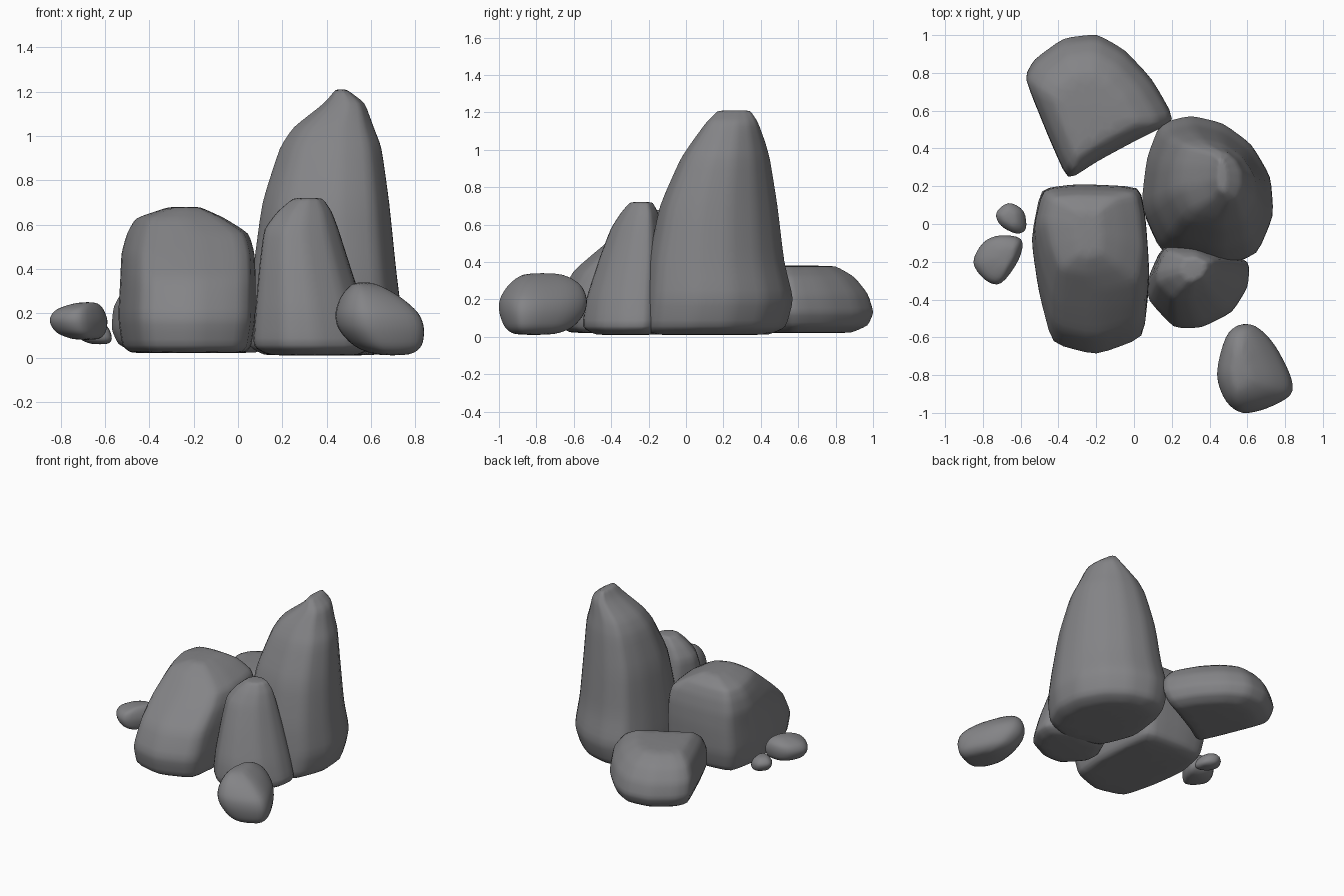
import bpy, bmesh
from mathutils import Matrix, Vector

stone = bpy.data.materials.new("grey stone")
stone.diffuse_color = (0.23, 0.23, 0.24, 1)


def rock(name, outline, levels, crease=0.4):
    """Loft a plan outline through (z, x0, x1, y0, y1) boxes, then round it."""
    xs, ys = zip(*outline)
    ax, bx, ay, by = min(xs), max(xs), min(ys), max(ys)
    bm = bmesh.new()
    rings = []
    for z, x0, x1, y0, y1 in levels:
        rings.append([bm.verts.new((x0 + (x - ax) / (bx - ax) * (x1 - x0),
                                    y0 + (y - ay) / (by - ay) * (y1 - y0), z))
                      for x, y in outline])
    n = len(outline)
    for lo, hi in zip(rings, rings[1:]):
        for i in range(n):
            j = (i + 1) % n
            bm.faces.new((lo[i], lo[j], hi[j], hi[i]))
    bm.faces.new(rings[0][::-1])
    bm.faces.new(rings[-1])
    bmesh.ops.recalc_face_normals(bm, faces=bm.faces)
    # partial creases keep the worn facets readable
    layer = bm.edges.layers.float.new("crease_edge")
    for e in bm.edges:
        e[layer] = crease
    target = [v.co.copy() for v in bm.verts]
    me = bpy.data.meshes.new(name)
    bm.to_mesh(me)
    bm.free()
    me.materials.append(stone)
    me.shade_smooth()
    ob = bpy.data.objects.new(name, me)
    bpy.context.collection.objects.link(ob)
    sub = ob.modifiers.new("rounding", 'SUBSURF')
    sub.levels = sub.render_levels = 2
    # stretch so that the rounded stone fills its intended extents
    bpy.context.view_layer.update()
    ev = ob.evaluated_get(bpy.context.evaluated_depsgraph_get())
    got = [v.co.copy() for v in ev.data.vertices]
    lim = lambda p: (Vector([min(c[k] for c in p) for k in range(3)]),
                     Vector([max(c[k] for c in p) for k in range(3)]))
    (t0, t1), (g0, g1) = lim(target), lim(got)
    s = [(t1[k] - t0[k]) / (g1[k] - g0[k]) for k in range(3)]
    me.transform(Matrix.Translation(t0) @ Matrix.Diagonal((*s, 1)) @ Matrix.Translation(-g0))
    return ob


# tall standing stone
rock("tall_stone",
     [(.04, .1), (.07, .35), (.14, .53), (.3, .57), (.47, .53), (.62, .42),
      (.72, .25), (.735, .05), (.65, -.15), (.45, -.22), (.15, -.14)],
     [(.01, .12, .62, -.2, .44), (.05, .05, .70, -.23, .53), (.2, .045, .735, -.22, .57),
      (.4, .07, .71, -.2, .52), (.7, .11, .68, -.14, .485), (.95, .19, .645, -.03, .445),
      (1.04, .25, .61, .03, .42), (1.15, .39, .57, .11, .38), (1.21, .44, .49, .17, .34)])

# broad block with a sloping front
rock("broad_block",
     [(-.49, .18), (-.3, .205), (.03, .19), (.06, 0), (.08, -.3), (.05, -.59),
      (-.2, -.68), (-.43, -.62), (-.5, -.35), (-.54, -.08)],
     [(.02, -.48, .03, -.61, .12), (.05, -.52, .06, -.66, .18), (.18, -.54, .08, -.685, .21),
      (.35, -.53, .08, -.6, .21), (.47, -.525, .075, -.46, .2), (.56, -.5, .05, -.35, .18),
      (.63, -.46, -.06, -.26, .15), (.68, -.31, -.17, -.17, .07)])

# pointed stone at the front
rock("pointed_stone",
     [(.08, -.3), (.09, -.4), (.22, -.54), (.36, -.54), (.52, -.46), (.6, -.33),
      (.61, -.2), (.4, -.1), (.16, -.12)],
     [(.01, .14, .54, -.48, -.16), (.05, .07, .61, -.55, -.1), (.2, .08, .57, -.53, -.1),
      (.42, .1, .5, -.46, -.11), (.58, .12, .45, -.4, -.13), (.66, .18, .42, -.35, -.15),
      (.72, .25, .38, -.3, -.18)])

# low wedge at the back
rock("back_wedge",
     [(-.57, .78), (-.52, .87), (-.37, .98), (-.2, 1), (-.06, .92), (.08, .77),
      (.2, .56), (0, .46), (-.2, .35), (-.35, .25), (-.45, .48)],
     [(.02, -.46, .08, .36, .88), (.06, -.54, .16, .29, .97), (.13, -.57, .2, .25, 1.0),
      (.23, -.56, .19, .25, .97), (.32, -.51, .12, .29, .9), (.38, -.42, .0, .37, .8)])

# loose boulder at the front right
rock("front_boulder",
     [(.5, -.58), (.57, -.53), (.65, -.53), (.74, -.62), (.83, -.8), (.84, -.9),
      (.7, -.97), (.58, -1), (.5, -.94), (.44, -.8)],
     [(.01, .62, .78, -.92, -.7), (.05, .52, .83, -.97, -.6), (.13, .45, .84, -1, -.54),
      (.2, .44, .82, -1, -.53), (.28, .47, .73, -.95, -.56), (.34, .53, .62, -.87, -.66)], 0.2)

# two pebbles on the left
rock("large_pebble",
     [(-.85, -.2), (-.79, -.09), (-.72, -.06), (-.6, -.07), (-.62, -.18),
      (-.71, -.32), (-.78, -.29)],
     [(.08, -.74, -.63, -.24, -.12), (.11, -.82, -.6, -.3, -.07), (.17, -.85, -.59, -.32, -.06),
      (.22, -.82, -.61, -.3, -.07), (.25, -.72, -.64, -.22, -.12)], 0.2)
rock("small_pebble",
     [(-.73, .05), (-.66, .11), (-.58, .07), (-.57, -.03), (-.62, -.05), (-.7, -.01)],
     [(.06, -.66, -.59, -.02, .06), (.08, -.71, -.57, -.05, .1), (.13, -.73, -.58, -.05, .11),
      (.17, -.69, -.62, -.01, .07)], 0.2)
